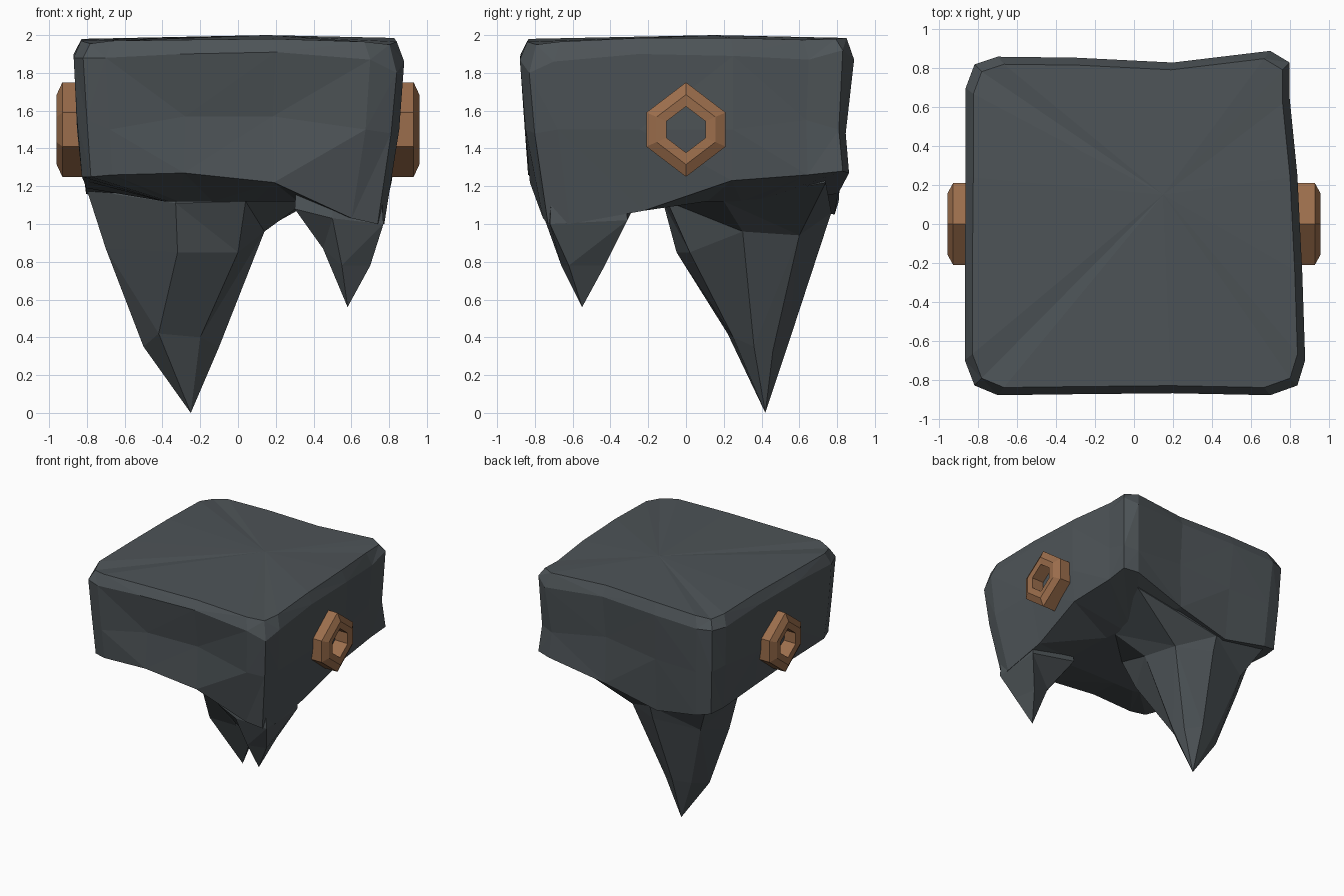
import bpy, bmesh
from mathutils import Vector


def material(name, rgb):
    m = bpy.data.materials.new(name)
    m.diffuse_color = (*rgb, 1)
    return m


STONE = material("dark_stone", (0.075, 0.088, 0.096))
COPPER = material("copper", (0.33, 0.155, 0.072))


def loft(name, rings, mat, start=None, end=None, closed=False):
    """Bridge rings of points; close the ends with a fan to a point, or loop back."""
    bm = bmesh.new()
    vs = [[bm.verts.new(p) for p in r] for r in rings]
    n = len(vs[0])
    pairs = list(zip(vs, vs[1:])) + ([(vs[-1], vs[0])] if closed else [])
    for a, b in pairs:
        for i in range(n):
            j = (i + 1) % n
            bm.faces.new((a[i], a[j], b[j], b[i]))
    for ring, tip in ((vs[0], start), (vs[-1], end)):
        if tip is not None:
            t = bm.verts.new(tip)
            for i in range(n):
                bm.faces.new((ring[i], ring[(i + 1) % n], t))
    if mat is STONE:
        bmesh.ops.triangulate(bm, faces=bm.faces[:])
    bmesh.ops.recalc_face_normals(bm, faces=bm.faces[:])
    me = bpy.data.meshes.new(name)
    bm.to_mesh(me)
    bm.free()
    me.materials.append(mat)
    ob = bpy.data.objects.new(name, me)
    bpy.context.collection.objects.link(ob)
    return ob


# Rock slab: one outline, repeated at several heights with its own scale per point
outline = [(-.82, -.83), (-.7, -.88), (-.3, -.875), (.2, -.87), (.7, -.88),
           (.84, -.83), (.88, -.7), (.865, -.25), (.84, .25), (.80, .65),
           (.80, .83), (.7, .89), (.2, .83), (-.3, .855), (-.7, .86),
           (-.82, .82), (-.865, .7), (-.865, .25), (-.87, -.25), (-.87, -.7)]
low_z = [1.25, 1.26, 1.27, 1.22, 1.03, 1.0, 1.0, 1.07, 1.23, 1.26,
         1.28, 1.27, 1.16, 1.05, 1.12, 1.15, 1.16, 1.19, 1.23, 1.25]
low_s = [.95, .95, .95, .95, .86, .88, .88, .90, .97, .99,
         1.0, .97, .97, .92, .94, .95, .93, .93, .94, .95]
mid_z = [1.55, 1.5, 1.57, 1.57, 1.5, 1.48, 1.5, 1.5, 1.5, 1.55,
         1.5, 1.48, 1.55, 1.5, 1.5, 1.52, 1.55, 1.5, 1.5, 1.55]
mid_s = [.975, .97, .93, .92, .965, .965, .97, .98, .995, .98,
         .975, .95, .96, .96, .97, .98, .985, .98, .98, .98]
rim_z = [1.88, 1.88, 1.9, 1.91, 1.87, 1.8, 1.86, 1.9, 1.89, 1.87,
         1.92, 1.87, 1.9, 1.89, 1.88, 1.88, 1.88, 1.9, 1.9, 1.88]
top_z = [1.955, 1.97, 1.975, 1.98, 1.965, 1.95, 1.965, 1.985, 1.985, 1.975,
         1.98, 1.985, 1.985, 1.98, 1.97, 1.955, 1.97, 1.98, 1.975, 1.97]


def level(scales, zs):
    return [(x * s, y * s, z) for (x, y), s, z in zip(outline, scales, zs)]


loft("rock_slab",
     [level([.45] * 20, [1.12] * 20), level(low_s, low_z), level(mid_s, mid_z),
      level([1] * 20, rim_z), level([.955] * 20, top_z)],
     STONE, start=(0, 0, 1.12), end=(.15, .15, 2.0))


# Hanging spikes: irregular rings narrowing to a tip, rooted inside the slab
def spike(name, rings, tip, lift):
    c = sum((Vector(p) for p in rings[0]), Vector()) / len(rings[0])
    root = []
    for p in rings[0]:
        q = c + (Vector(p) - c) * .93
        root.append((q.x, q.y, p[2] + lift))
    loft(name, [root] + rings, STONE,
         start=(c.x, c.y, c.z + lift), end=tip)


spike("large_spike",
      [[(-.8, .45, 1.18), (-.33, -.12, 1.11), (.04, -.1, 1.12), (.36, .2, 1.12),
        (.58, .74, 1.22), (-.2, .77, 1.06), (-.7, .74, 1.14)],
       [(-.7, .42, .87), (-.32, -.05, .85), (0, .02, .85), (.14, .3, .96),
        (.08, .6, .94), (-.2, .73, .94), (-.57, .62, .9)],
       [(-.5, .4, .35), (-.42, .22, .42), (-.2, .25, .4), (-.1, .36, .35),
        (-.13, .46, .33), (-.25, .54, .36), (-.4, .5, .36)]],
      (-.25, .42, 0), .1)

spike("small_spike",
      [[(.3, -.7, 1.08), (.5, -.75, 1.03), (.77, -.72, 1.0),
        (.775, -.31, 1.02), (.38, -.28, 1.08)],
       [(.45, -.6, .87), (.55, -.66, .78), (.7, -.62, .78),
        (.66, -.43, .78), (.5, -.46, .86)]],
      (.58, -.55, .56), .25)

# Six-sided copper nuts on both sides
hexagon = [(0, .25), (.21, .09), (.21, -.09), (0, -.25), (-.21, -.09), (-.21, .09)]
section = [(.80, 1), (.93, 1), (.96, .74), (.955, .49), (.80, .49)]
for side, label in ((-1, "left"), (1, "right")):
    loft(label + "_nut",
         [[(side * x, y * s, 1.5 + z * s) for y, z in hexagon] for x, s in section],
         COPPER, closed=True)
